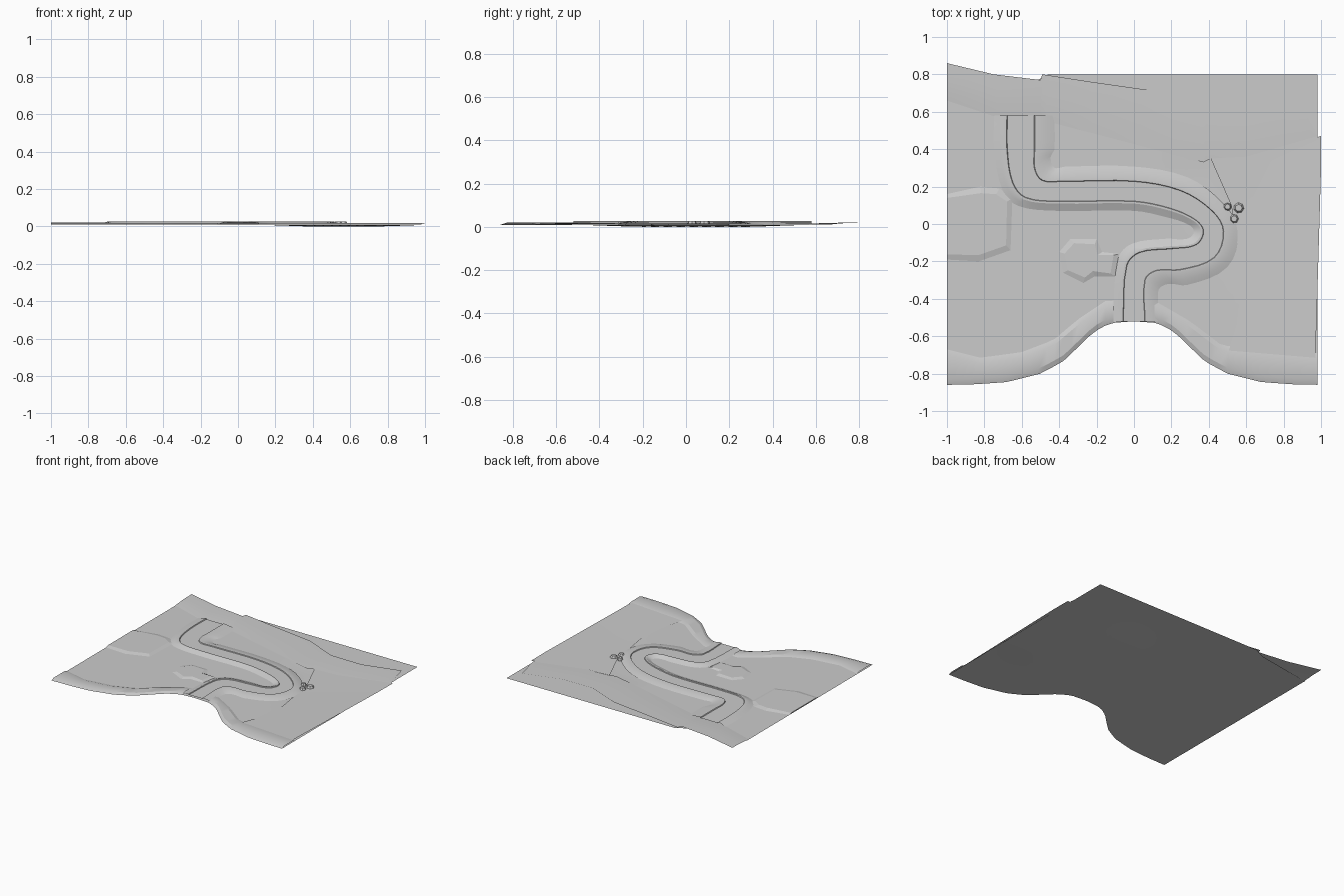
import bpy, math
from mathutils import Vector
from mathutils.geometry import interpolate_bezier, intersect_point_line

if "Cube" in bpy.data.objects:
    bpy.data.objects.remove(bpy.data.objects["Cube"])


def make(name, verts, faces, angle=20):
    me = bpy.data.meshes.new(name)
    me.from_pydata(verts, [], faces)
    ob = bpy.data.objects.new(name, me)
    bpy.context.collection.objects.link(ob)
    bpy.context.view_layer.objects.active = ob
    ob.select_set(True)
    bpy.ops.object.shade_smooth_by_angle(angle=math.radians(angle))
    ob.select_set(False)
    return ob


def loft(name, rows):
    """Skin a surface between rows of equal length."""
    n = len(rows[0])
    verts = [v for r in rows for v in r]
    faces = [(j * n + i, j * n + i + 1, (j + 1) * n + i + 1, (j + 1) * n + i)
             for j in range(len(rows) - 1) for i in range(n - 1)]
    return make(name, verts, faces)


def at(pts, x):
    """Height of a polyline at x."""
    for (x0, y0), (x1, y1) in zip(pts, pts[1:]):
        if x <= x1:
            return y0 + (y1 - y0) * (x - x0) / (x1 - x0)
    return pts[-1][1]


def smooth(pts, n=4):
    """Round a polyline through its points."""
    p = [Vector((*q, 0)) for q in pts]
    out = []
    for i in range(len(p) - 1):
        a, b = p[max(i - 1, 0)], p[min(i + 2, len(p) - 1)]
        s = (p[i + 1] - p[i]).length
        t0, t1 = (p[i + 1] - a).normalized() * s / 3, (b - p[i]).normalized() * s / 3
        out += interpolate_bezier(p[i], p[i] + t0, p[i + 1] - t1, p[i + 1], n + 1)[:-1]
    return out + [p[-1]]


def mound(name, outline, z0, z1, inset):
    """Raised patch with sloping sides."""
    c = sum((Vector(p) for p in outline), Vector((0, 0))) / len(outline)
    n = len(outline)
    low = [(x, y, z0) for x, y in outline]
    top = []
    for p in outline:
        d = c - Vector(p)
        q = Vector(p) + d.normalized() * inset
        top.append((-1 if p[0] <= -1 else q.x, q.y, z1))
    sides = [(i, (i + 1) % n, n + (i + 1) % n, n + i) for i in range(n)]
    return make(name, low + top, sides + [tuple(range(n, 2 * n))], 1)


# Coastline, mirrored about the cove
half = [(0, -.52), (.13, -.53), (.22, -.58), (.28, -.64), (.38, -.735), (.5, -.80),
        (.68, -.845), (.85, -.857), (1, -.86)]
coast = [(-x, y) for x, y in half[:0:-1]] + half

# Low ground sheet with a shallow fold on the right
back = [(-1, .68), (-.52, .76), (-.48, .8), (.98, .8)]
xs = [-1 + 1.98 * i / 44 for i in range(45)]
fold_a, fold_b = Vector((.38, .29)), Vector((.76, -.22))


def ground_z(x, y):
    q, t = intersect_point_line(Vector((x, y)), fold_a, fold_b)[:2]
    q = fold_a.lerp(fold_b, min(max(t, 0), 1))
    d = (Vector((x, y)) - q.to_2d()).length
    return .009 * min(1, d / .25)


rows = []
for j in range(31):
    row = []
    for x in xs:
        y = at(coast, x) + (at(back, x) - at(coast, x)) * j / 30
        row.append((x, y, ground_z(x, y)))
    rows.append(row)
low = min(v[2] for r in rows for v in r)
loft("ground", [[(x, y, z - low) for x, y, z in r] for r in rows])


# Raised coastal rim either side of the river mouth
def rim(name, inner, x0, x1):
    cols = [x0 + (x1 - x0) * i / 20 for i in range(21)]
    rows = [[], [], [], []]
    for x in cols:
        o = at(coast, x)
        n = max(at(inner, x), o + .05)
        for r, y, z in zip(rows, (o, o + .03, n, n + .03), (.009, .019, .019, .010)):
            r.append((x, y, z))
    loft(name, rows)


rim("coast_rim_left", [(-1, -.70), (-.82, -.745), (-.6, -.715), (-.43, -.65),
                       (-.3, -.54), (-.15, -.44)], -1, -.11)
rim("coast_rim_right", [(.11, -.44), (.3, -.55), (.47, -.68), (.98, -.72)], .11, .98)

# Right meadow
make("right_meadow", [(.58, -.28, .011), (.55, -.54, .012), (.5, -.70, .018),
                      (.97, -.72, .018), (1, .30, .014), (1, .47, .013),
                      (.6, .36, .012), (.41, .35, .011), (.52, .1, .011)],
     [(0, 1, 2, 3, 4), (0, 4, 5, 6, 8), (6, 7, 8)])

# Rear bank
front = [(-1, .66), (-.73, .57), (-.47, .55), (.37, .33), (.41, .35), (.6, .36), (.98, .47)]
rear = [(-1, .86), (-.75, .80), (-.5, .77), (-.49, .80), (-.23, .76), (.12, .71),
        (.38, .6), (.64, .6), (.93, .68), (.98, .48)]
bx = sorted({p[0] for p in front + rear} | {-.9, -.3, 0, .2, .5, .8})
bank = []
for t, lift in ((0, 0), (.25, .5), (.6, .9), (1, 1)):
    bank.append([(x, at(front, x) * (1 - t) + at(rear, x) * t,
                  .010 + lift * (.007 - .004 * x)) for x in bx])
loft("rear_bank", bank)

# Winding river bed with kerbs and sloping embankment
left = smooth([(-.68, .58), (-.68, .4), (-.65, .22), (-.58, .14), (-.4, .12), (0, .12),
               (.2, .08), (.33, .02), (.37, -.04), (.33, -.11), (.2, -.13),
               (.03, -.15), (-.04, -.22), (-.06, -.52)])
right = smooth([(-.53, .58), (-.53, .4), (-.53, .3), (-.49, .235), (-.38, .23), (0, .23),
                (.25, .18), (.42, .07), (.48, -.04), (.43, -.18), (.25, -.245),
                (.12, -.25), (.06, -.3), (.06, -.52)])
section = [(-1.9, .010), (-1.5, .019), (-1.2, .026), (-1, .026), (-.95, .020),
           (.95, .020), (1, .026), (1.2, .026), (1.9, .019), (2.4, .010)]
loft("river", [[((a + b) / 2 + (b - a) / 2 * t + Vector((0, 0, z)))[:]
                for a, b in zip(left, right)] for t, z in reversed(section)])

# Low mounds
mound("left_mound", [(-1, -.19), (-.83, -.2), (-.66, -.14), (-.65, .14),
                     (-.72, .19), (-.82, .2), (-1, .16)][:], .009, .017, .035)
mound("middle_mound", [(-.38, -.26), (-.27, -.315), (-.21, -.28), (-.1, -.28),
                       (-.08, -.16), (-.17, -.15), (-.2, -.08), (-.34, -.08),
                       (-.4, -.15)], .009, .017, .03)

# Rocks beside the bend
for i, (x, y, r) in enumerate([(.50, .092, .022), (.56, .086, .029), (.535, .028, .025)]):
    bpy.ops.mesh.primitive_cone_add(vertices=7, radius1=r, radius2=r * .65, depth=.017,
                                    location=(x, y, .0185), rotation=(0, 0, i))
    bpy.context.object.name = f"rock_{i + 1}"
